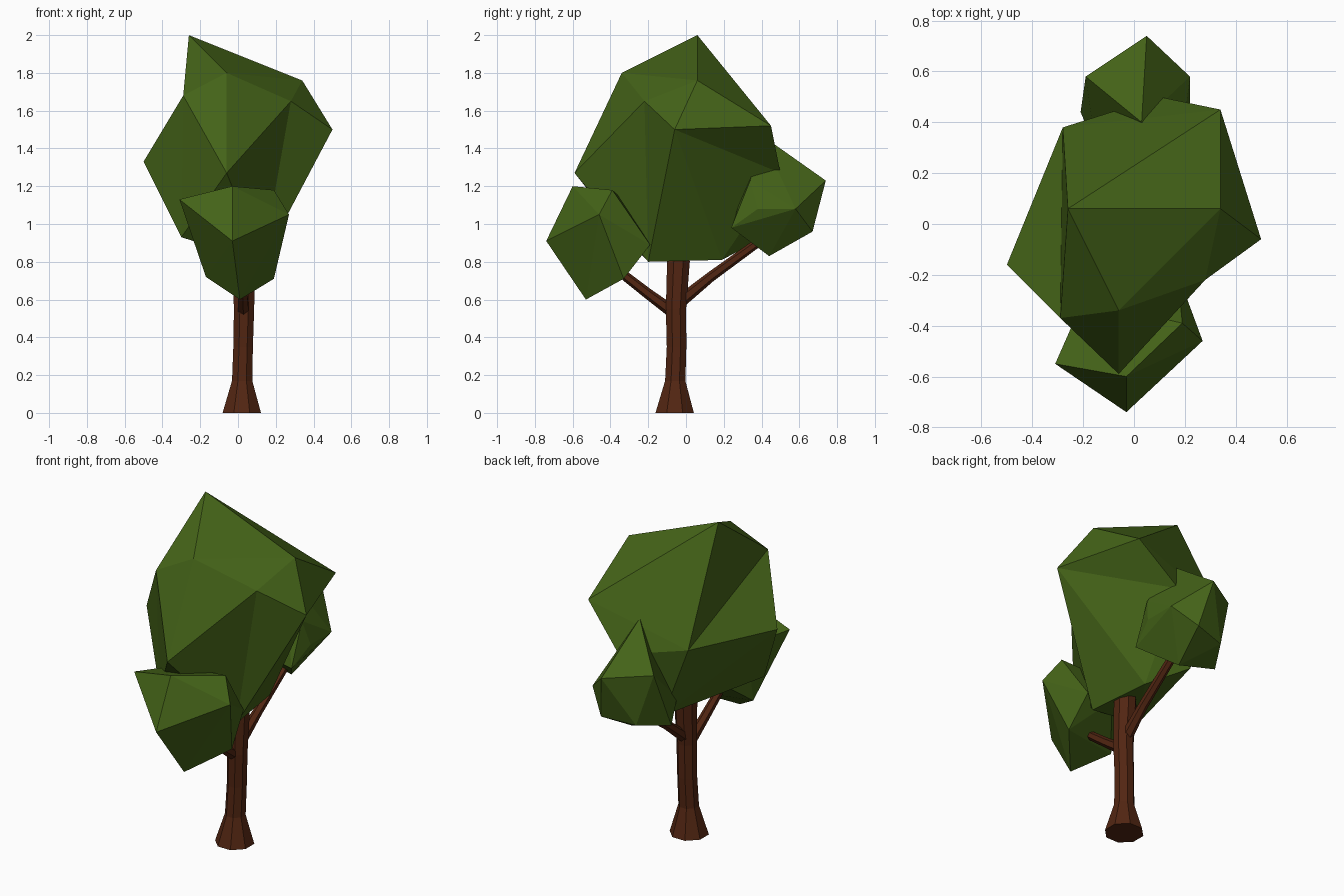
import bpy, bmesh, math
from mathutils import Vector

if "Cube" in bpy.data.objects:
    bpy.data.objects.remove(bpy.data.objects["Cube"])


def material(name, color):
    m = bpy.data.materials.new(name)
    m.diffuse_color = (*color, 1)
    m.use_nodes = True
    m.node_tree.nodes["Principled BSDF"].inputs["Base Color"].default_value = m.diffuse_color
    return m


LEAF = material("leaf_green", (0.058, 0.125, 0.009))
BARK = material("bark_brown", (0.085, 0.019, 0.006))


def finish(bm, name, mat):
    bmesh.ops.recalc_face_normals(bm, faces=bm.faces)
    mesh = bpy.data.meshes.new(name)
    bm.to_mesh(mesh)
    bm.free()
    mesh.materials.append(mat)
    obj = bpy.data.objects.new(name, mesh)
    bpy.context.collection.objects.link(obj)
    return obj


def foliage(name, corners):
    """Faceted leaf clump: convex hull around a few corner points."""
    bm = bmesh.new()
    for c in corners:
        bm.verts.new(c)
    res = bmesh.ops.convex_hull(bm, input=bm.verts)
    loose = {v for v in res["geom_interior"] if isinstance(v, bmesh.types.BMVert)}
    bmesh.ops.delete(bm, geom=list(loose), context='VERTS')
    return finish(bm, name, LEAF)


def faceted(name, corners, faces):
    """Leaf clump with hand-picked facets; letters name the corners."""
    bm = bmesh.new()
    vs = {k: bm.verts.new(c) for k, c in corners.items()}
    for f in faces.split():
        bm.faces.new([vs[k] for k in f])
    return finish(bm, name, LEAF)


def limb(name, stations, sides, level=False):
    """Tapered tube through (x, y, z, radius) stations."""
    bm = bmesh.new()
    pts = [Vector(s[:3]) for s in stations]
    axis = Vector((0, 0, 1)) if level else (pts[-1] - pts[0]).normalized()
    u = Vector((1, 0, 0))
    v = axis.cross(u).normalized()
    rings = []
    for p, s in zip(pts, stations):
        angles = [math.tau * (i + 0.5) / sides for i in range(sides)]
        rings.append([bm.verts.new(p + s[3] * (u * math.cos(a) + v * math.sin(a)))
                      for a in angles])
    for a, b in zip(rings, rings[1:]):
        for i in range(sides):
            j = (i + 1) % sides
            bm.faces.new((a[i], a[j], b[j], b[i]))
    bm.faces.new(rings[0])
    bm.faces.new(rings[-1])
    return finish(bm, name, BARK)


# Trunk with flared foot
limb("trunk", [(0.02, -0.06, 0, 0.11), (0.022, -0.057, 0.17, 0.058),
               (0.027, -0.05, 0.35, 0.056), (0.032, -0.053, 0.55, 0.058),
               (0.03, -0.04, 0.8, 0.065), (0.03, -0.03, 0.9, 0.05)], 8, True)

# Side branches
limb("front_branch", [(0.03, -0.05, 0.52, 0.034), (0.025, -0.2, 0.63, 0.028),
                      (0.02, -0.38, 0.77, 0.024)], 6)
limb("back_branch", [(0.03, -0.03, 0.59, 0.034), (0.04, 0.13, 0.72, 0.027),
                     (0.05, 0.42, 0.93, 0.023)], 6)

# Main crown, slightly dented facets
faceted("main_crown", {
    "A": (-0.26, 0.06, 2.0), "B": (0.34, 0.06, 1.76), "C": (0.34, 0.45, 1.52),
    "D": (-0.28, 0.38, 1.35), "E": (-0.06, -0.34, 1.80), "F": (0.50, -0.06, 1.50),
    "G": (-0.50, -0.16, 1.33), "H": (-0.06, -0.59, 1.27), "I": (-0.29, -0.37, 1.68),
    "J": (0.28, -0.22, 1.65), "N": (0.10, 0.50, 1.27), "K": (0.13, -0.20, 0.80),
    "L": (0.08, 0.19, 0.81), "M": (-0.30, -0.32, 0.93), "X": (-0.10, 0.36, 0.90)},
    "ABC ACD ADI AIE AEB EJB JFB BFC EHJ HKJ JKF EIH IMH IGM DGI "
    "HMK KLF FLN FNC CND DNX NLX DXG GXM MXL MLK")

# Lower front clump
foliage("front_clump", [
    (-0.31, -0.55, 1.13), (-0.03, -0.60, 1.20), (0.19, -0.39, 1.18),
    (0.27, -0.46, 1.05), (-0.03, -0.74, 0.91), (0.01, -0.53, 0.60),
    (0.19, -0.33, 0.71), (-0.17, -0.40, 0.72), (0.0, -0.19, 0.90),
    (0.17, -0.19, 0.89), (-0.20, -0.30, 1.10)])

# Back clump
foliage("back_clump", [
    (0.05, 0.74, 1.23), (0.03, 0.40, 1.47), (-0.19, 0.58, 1.25),
    (-0.21, 0.44, 0.90), (0.22, 0.58, 1.08), (0.22, 0.38, 1.08),
    (0.10, 0.67, 0.96), (-0.10, 0.62, 0.94), (0.05, 0.44, 0.83),
    (0.19, 0.24, 0.98), (0.19, 0.34, 1.23), (-0.15, 0.30, 1.0)])
